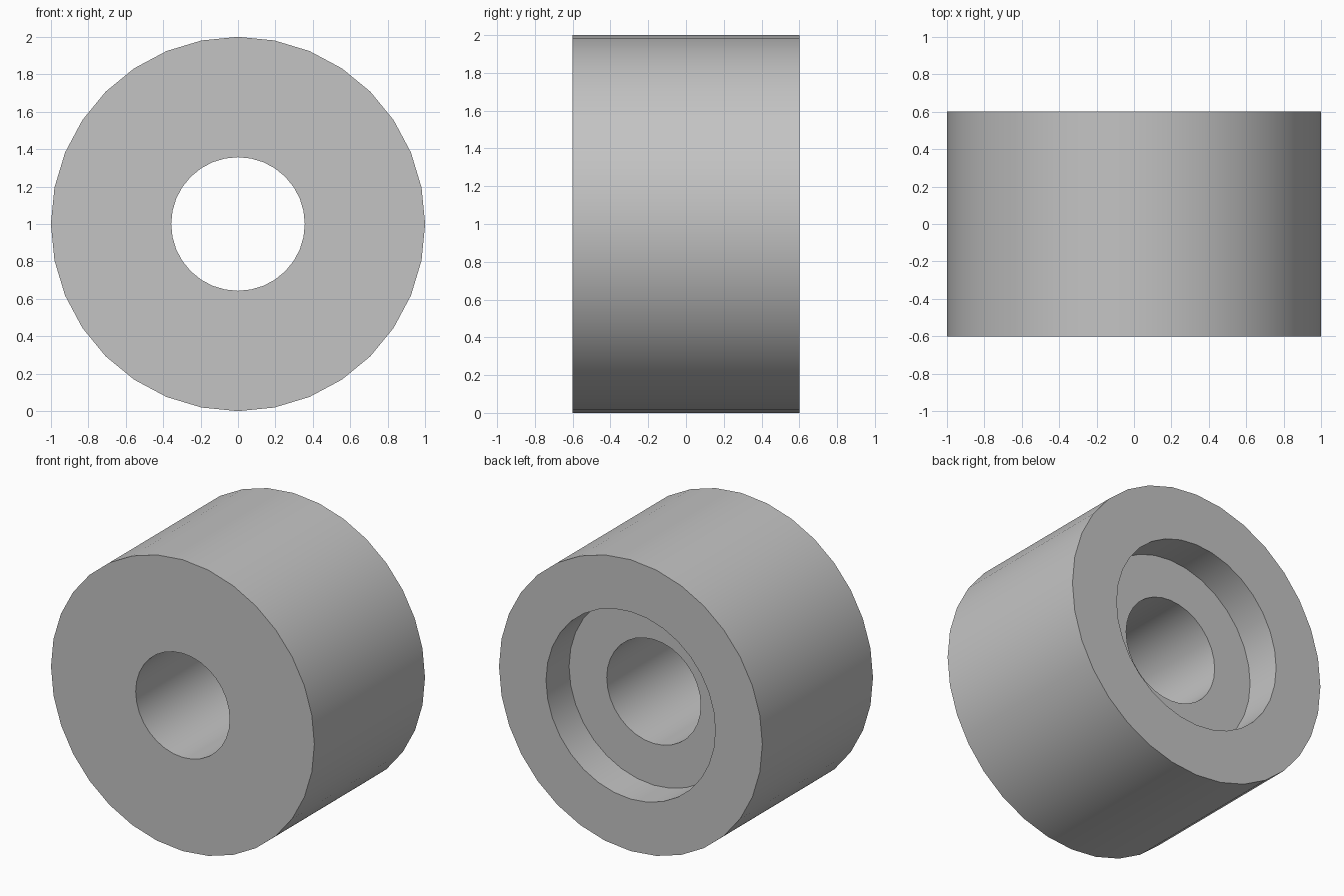
import bpy
import bmesh
from math import cos, sin, pi, radians

cube = bpy.data.objects.get("Cube")
if cube:
    bpy.data.objects.remove(cube, do_unlink=True)

# Plain grey material
grey = bpy.data.materials.new("plain_grey")
grey.use_nodes = True
colour = (0.55, 0.55, 0.55, 1)
grey.diffuse_color = colour
grey.node_tree.nodes["Principled BSDF"].inputs["Base Color"].default_value = colour

SEGMENTS = 32
OUTER, RECESS, BORE = 1.0, 0.643, 0.357
HALF, DEPTH = 0.6, 0.25

# Cross-section as (radius, y): outer wall, back recess, through bore
profile = [(OUTER, -HALF), (OUTER, HALF), (RECESS, HALF),
           (RECESS, HALF - DEPTH), (BORE, HALF - DEPTH), (BORE, -HALF)]

# Revolve the closed section around the y axis
bm = bmesh.new()
rings = []
for i in range(SEGMENTS):
    a = 2 * pi * i / SEGMENTS
    rings.append([bm.verts.new((r * cos(a), y, OUTER + r * sin(a))) for r, y in profile])
for i, ring in enumerate(rings):
    following = rings[(i + 1) % SEGMENTS]
    for j in range(len(profile)):
        k = (j + 1) % len(profile)
        bm.faces.new((ring[j], ring[k], following[k], following[j]))
bmesh.ops.recalc_face_normals(bm, faces=bm.faces)

mesh = bpy.data.meshes.new("recessed_bushing")
bm.to_mesh(mesh)
bm.free()
mesh.materials.append(grey)
bushing = bpy.data.objects.new("recessed_bushing", mesh)
bpy.context.collection.objects.link(bushing)

# Smooth round walls, crisp rims
bpy.ops.object.select_all(action="DESELECT")
bushing.select_set(True)
bpy.context.view_layer.objects.active = bushing
bpy.ops.object.shade_smooth_by_angle(angle=radians(30))
